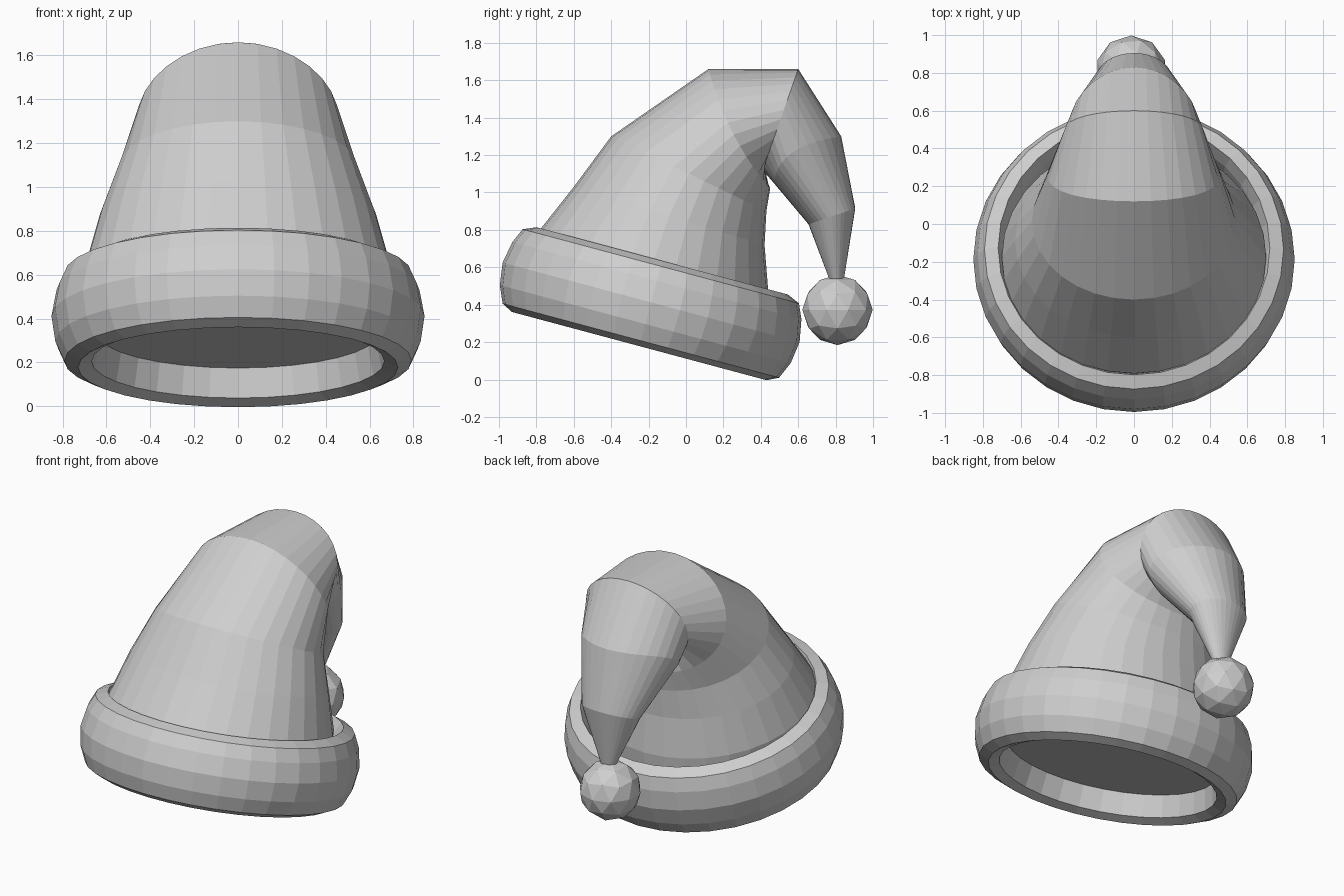
import bpy, bmesh, math
from mathutils import Vector

if "Cube" in bpy.data.objects:
    bpy.data.objects.remove(bpy.data.objects["Cube"], do_unlink=True)

SIDES = 32
TILT = math.radians(15)

grey = bpy.data.materials.new("plain grey")
grey.use_nodes = True
grey.diffuse_color = (0.62, 0.62, 0.62, 1)
grey.node_tree.nodes["Principled BSDF"].inputs["Base Color"].default_value = grey.diffuse_color


def finish(name, bm):
    bmesh.ops.recalc_face_normals(bm, faces=bm.faces[:])
    mesh = bpy.data.meshes.new(name)
    bm.to_mesh(mesh)
    bm.free()
    mesh.materials.append(grey)
    obj = bpy.data.objects.new(name, mesh)
    bpy.context.collection.objects.link(obj)
    return obj


def ring(bm, front, back, width, bend=(0, 0)):
    """Elliptical ring through two (y, z) points; bend shifts its two sides in (y, z)."""
    f, b = Vector((0, *front)), Vector((0, *back))
    mid, arm = (f + b) / 2, (f - b) / 2
    side, sag = Vector((width, 0, 0)), Vector((0, *bend))
    angles = [math.tau * i / SIDES for i in range(SIDES)]
    return [bm.verts.new(mid + arm * math.cos(a) + side * math.sin(a) + sag * math.sin(a) ** 2)
            for a in angles]


def bridge(bm, a, b):
    for i in range(SIDES):
        j = (i + 1) % SIDES
        bm.faces.new((a[i], a[j], b[j], b[i]))


def tilted(r, u):
    """Point in the tilted brim frame, as (y, z)."""
    c, s = math.cos(TILT), math.sin(TILT)
    return (r * c + u * s, u * c - r * s)


# Rolled brim: closed profile of (radius, height) swept round the tilted axis
profile = [(0.705, 0.108), (0.765, 0.138), (0.805, 0.23), (0.822, 0.35), (0.80, 0.47),
           (0.765, 0.55), (0.695, 0.58), (0.66, 0.50), (0.62, 0.27), (0.645, 0.135)]
bm = bmesh.new()
loops = [ring(bm, tilted(-0.287 - r, u), tilted(-0.287 + r, u), r * 1.035) for r, u in profile]
for k, loop in enumerate(loops):
    bridge(bm, loop, loops[(k + 1) % len(loops)])
finish("brim", bm)

# Cloth body: sections from the base, over the pinched fold and down to the tip
sections = [
    (tilted(-0.93, 0.27), tilted(0.35, 0.27), 0.67),
    ((-0.79, 0.79), (0.44, 0.47), 0.70),
    ((-0.60, 1.03), (0.42, 0.72), 0.63),
    ((-0.40, 1.30), (0.43, 0.90), 0.54),
    ((0.12, 1.66), (0.45, 1.02), 0.46, (-0.03, -0.03)),
    ((0.60, 1.66), (0.41, 1.12), 0.365),
    ((0.83, 1.30), (0.47, 1.05), 0.33, (-0.08, 0.04)),
    ((0.905, 0.915), (0.655, 0.83), 0.195),
    ((0.845, 0.54), (0.765, 0.54), 0.05),
]
bm = bmesh.new()
loops = [ring(bm, *s) for s in sections]
for a, b in zip(loops, loops[1:]):
    bridge(bm, a, b)
bm.faces.new(loops[0])
bm.faces.new(loops[-1])
finish("hat_body", bm)

# Pompom hanging from the tip
bm = bmesh.new()
bmesh.ops.create_icosphere(bm, subdivisions=2, radius=0.188)
pompom = finish("pompom", bm)
pompom.location = (-0.015, 0.81, 0.372)
